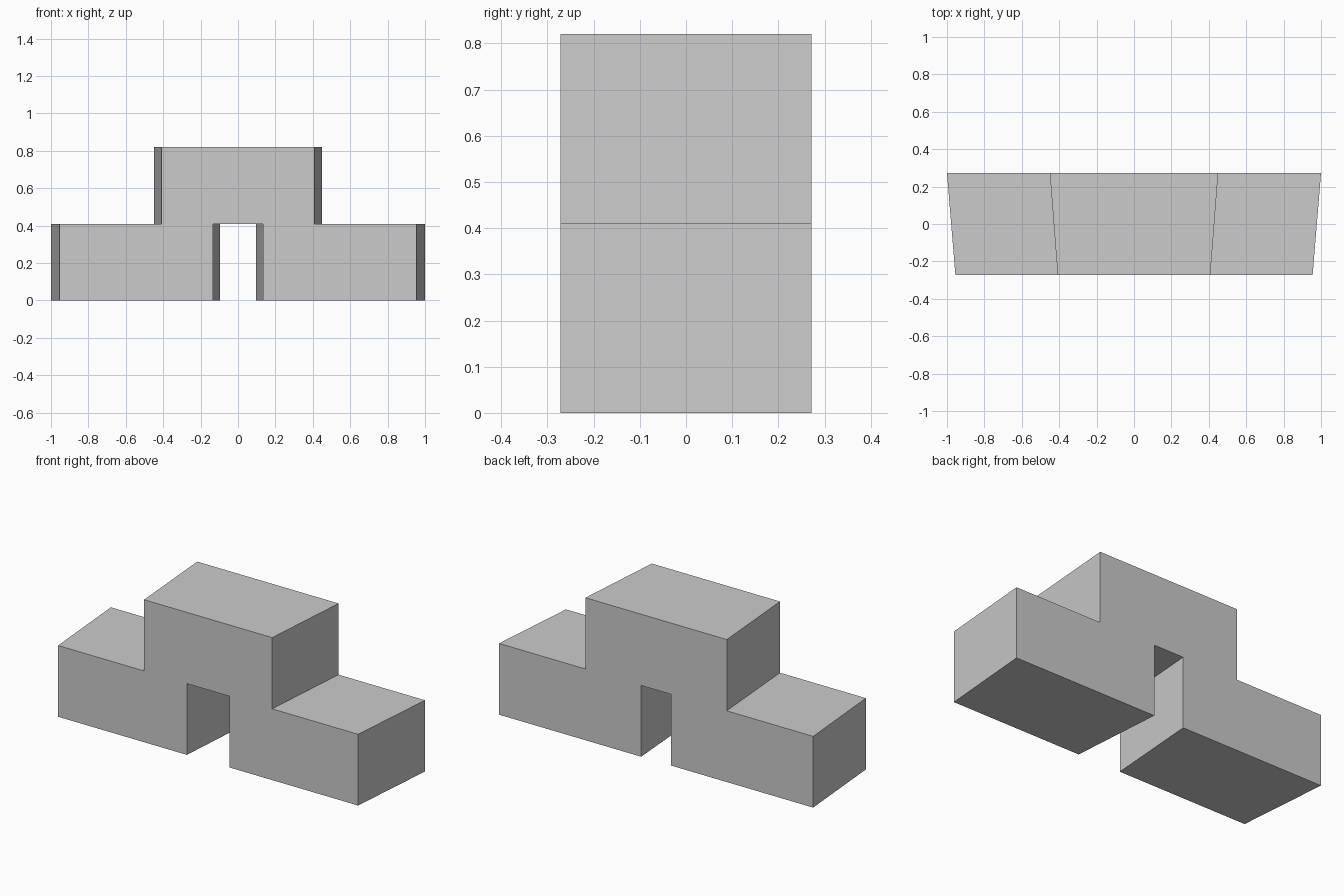
import bpy
import bmesh

cube = bpy.data.objects.get("Cube")
if cube:
    bpy.data.objects.remove(cube, do_unlink=True)

HALF_DEPTH = 0.272
STEP, TOP = 0.41, 0.82


def outline(bm, y, gap, upper, outer):
    """Stepped arch cross-section, mirrored about x = 0."""
    right = [(gap, STEP), (gap, 0), (outer, 0), (outer, STEP), (upper, STEP), (upper, TOP)]
    points = right + [(-x, z) for x, z in reversed(right)]
    return [bm.verts.new((x, y, z)) for x, z in points]


# Plain grey surface
grey = bpy.data.materials.new("plain grey")
grey.use_nodes = True
colour = (0.6, 0.6, 0.6, 1)
grey.diffuse_color = colour
grey.node_tree.nodes["Principled BSDF"].inputs["Base Color"].default_value = colour

# Stepped arch: front and back outlines joined by side walls
bm = bmesh.new()
front = outline(bm, -HALF_DEPTH, 0.135, 0.408, 0.955)
back = outline(bm, HALF_DEPTH, 0.095, 0.45, 1.0)
bm.faces.new(front)
bm.faces.new(back)
for i in range(len(front)):
    j = (i + 1) % len(front)
    bm.faces.new((front[i], front[j], back[j], back[i]))
bmesh.ops.recalc_face_normals(bm, faces=bm.faces[:])

mesh = bpy.data.meshes.new("stepped_arch")
bm.to_mesh(mesh)
bm.free()
mesh.materials.append(grey)
arch = bpy.data.objects.new("stepped_arch", mesh)
bpy.context.scene.collection.objects.link(arch)
